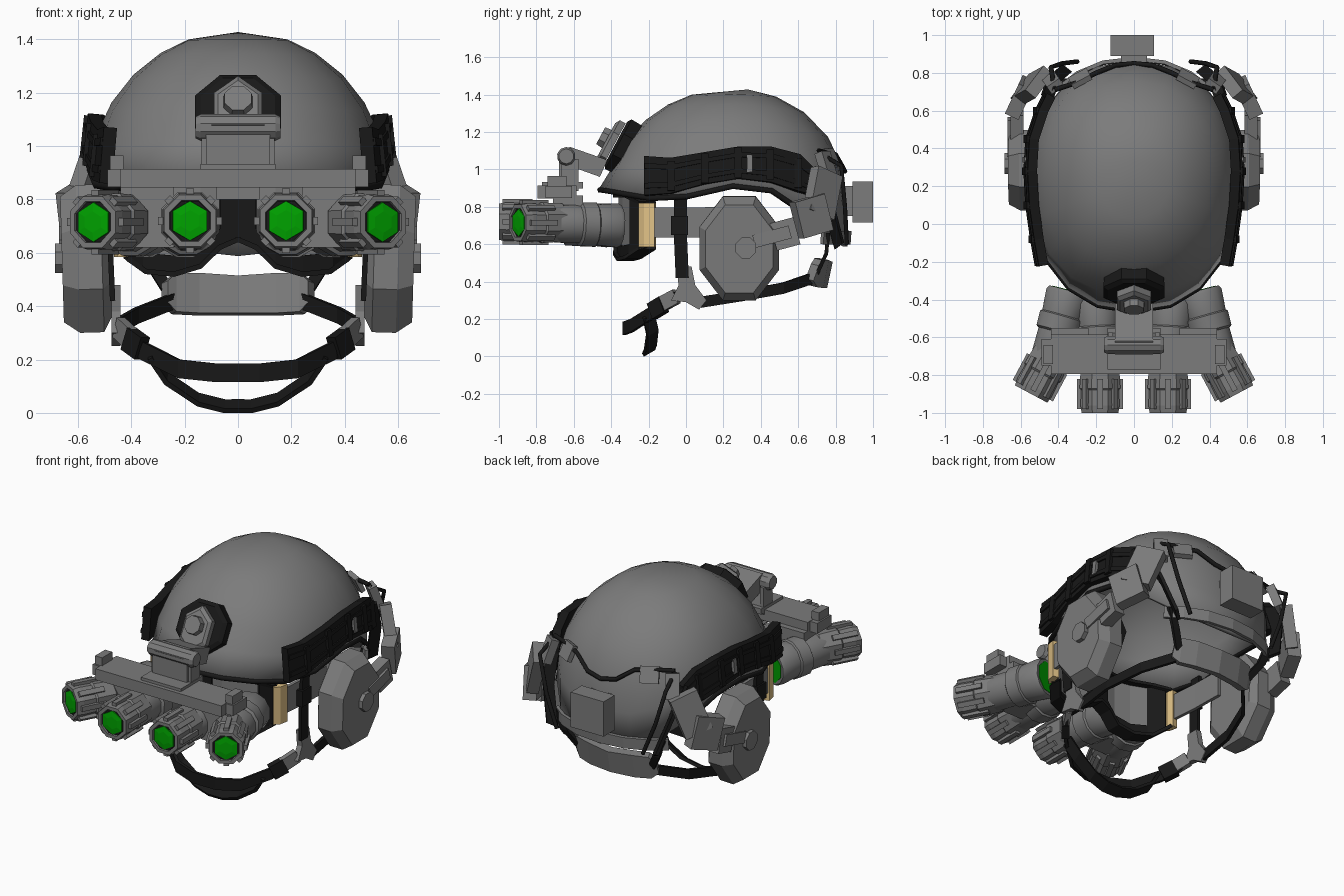
import bpy, bmesh, math
from mathutils import Vector, Matrix, Euler

cube = bpy.data.objects.get("Cube")
if cube:
    bpy.data.objects.remove(cube)


def material(name, rgb):
    m = bpy.data.materials.new(name)
    m.use_nodes = True
    m.diffuse_color = (*rgb, 1)
    m.node_tree.nodes["Principled BSDF"].inputs["Base Color"].default_value = (*rgb, 1)
    return m


GREY = material("grey", (0.2, 0.2, 0.2))
BLACK = material("black", (0.009, 0.009, 0.009))
GREEN = material("lens green", (0.0, 0.37, 0.0))
TAN = material("tan", (0.75, 0.54, 0.24))


def finish(name, data, mat, mirror=False, thick=0, smooth=False):
    """Link a mesh or curve, with optional mirror, thickness and smoothing."""
    ob = bpy.data.objects.new(name, data)
    bpy.context.collection.objects.link(ob)
    data.materials.append(mat)
    if mirror:
        ob.modifiers.new("mirror", 'MIRROR')
    if thick:
        s = ob.modifiers.new("thickness", 'SOLIDIFY')
        s.thickness, s.offset = thick, 0
    if smooth:
        bpy.ops.object.select_all(action='DESELECT')
        ob.select_set(True)
        bpy.context.view_layer.objects.active = ob
        bpy.ops.object.shade_smooth_by_angle(angle=math.radians(45))
    return ob


def mesh_from(name, bm, mat, **kw):
    bmesh.ops.recalc_face_normals(bm, faces=bm.faces)
    me = bpy.data.meshes.new(name)
    bm.to_mesh(me)
    bm.free()
    return finish(name, me, mat, **kw)


def box(name, c, size, mat, rot=(0, 0, 0), **kw):
    bm = bmesh.new()
    r = Euler([math.radians(a) for a in rot]).to_matrix().to_4x4()
    bmesh.ops.create_cube(bm, size=1, matrix=Matrix.Translation(c) @ r @ Matrix.Diagonal((*size, 1)))
    return mesh_from(name, bm, mat, **kw)


def basis(axis):
    d = Vector(axis).normalized()
    u = d.cross(Vector((0, 0, 1))).normalized()
    return d, u, u.cross(d)


def lathe(name, p, axis, prof, mat, sides=10, scale=(1, 1), **kw):
    """Rings of (distance, radius) along an axis, capped at both ends."""
    d, u, v = basis(axis)
    bm = bmesh.new()
    rings = []
    for t, r in prof:
        ring = []
        for i in range(sides):
            a = math.tau * (i + 0.5) / sides
            ring.append(bm.verts.new(Vector(p) + d * t + u * r * scale[0] * math.cos(a)
                                     + v * r * scale[1] * math.sin(a)))
        rings.append(ring)
    for a, b in zip(rings, rings[1:]):
        for i in range(sides):
            j = (i + 1) % sides
            bm.faces.new((a[i], a[j], b[j], b[i]))
    bm.faces.new(rings[0])
    bm.faces.new(rings[-1])
    return mesh_from(name, bm, mat, **kw)


def prism(name, outline, x0, x1, mat, **kw):
    """Extrude a (y, z) outline along x."""
    bm = bmesh.new()
    f = bm.faces.new([bm.verts.new((x0, y, z)) for y, z in outline])
    new = bmesh.ops.extrude_face_region(bm, geom=[f])["geom"]
    bmesh.ops.translate(bm, vec=(x1 - x0, 0, 0), verts=[g for g in new if isinstance(g, bmesh.types.BMVert)])
    return mesh_from(name, bm, mat, **kw)


def strip(name, pairs, mat, thick=0.02, **kw):
    bm = bmesh.new()
    rows = [[bm.verts.new(p) for p in pair] for pair in pairs]
    for a, b in zip(rows, rows[1:]):
        bm.faces.new((a[0], b[0], b[1], a[1]))
    return mesh_from(name, bm, mat, thick=thick, **kw)


def strap(name, pts, w, mat=BLACK, **kw):
    h = Vector(w) / 2
    return strip(name, [(Vector(p) - h, Vector(p) + h) for p in pts], mat, **kw)


def cord(name, pts, r, mat=BLACK, **kw):
    cu = bpy.data.curves.new(name, 'CURVE')
    cu.dimensions, cu.bevel_depth, cu.bevel_resolution = '3D', r, 1
    sp = cu.splines.new('POLY')
    sp.points.add(len(pts) - 1)
    for q, p in zip(sp.points, pts):
        q.co = (*p, 1)
    return finish(name, cu, mat, **kw)


# Helmet shell: boxy ellipsoid with a rim that arches over the ears
RIM = [(-0.45, 0.89), (-0.1, 0.83), (0.25, 0.91), (0.5, 0.88), (0.68, 0.72), (0.86, 0.58)]


def rim_z(y):
    y = min(max(y, RIM[0][0]), RIM[-1][0])
    for (a, za), (b, zb) in zip(RIM, RIM[1:]):
        if y <= b:
            return za + (zb - za) * (y - a) / (b - a)


def shell_point(th, z, off=0.0):
    k = 2 / 2.2
    r = math.sqrt(max(0, 1 - (max(z - 0.85, 0) / 0.57) ** 2))
    c, s = math.cos(th), math.sin(th)
    x = math.copysign(abs(c) ** k, c) * (0.55 * r + off)
    y = math.copysign(abs(s) ** k, s) * ((0.65 if s < 0 else 0.6) * r + off)
    if s < 0:
        y += 0.06 * s * max(0, 1 - max(z - 0.88, 0) / 0.15)
    return Vector((x, y + 0.25, z))


SEG, ROWS = 20, 6
bm = bmesh.new()
rows = []
rim = []
for j in range(ROWS):
    row = []
    for i in range(SEG):
        th = math.tau * i / SEG
        z0 = rim_z(shell_point(th, 0.85).y)
        z = z0 + (1.405 - z0) * math.sin(j / ROWS * math.pi / 2)
        row.append(bm.verts.new(shell_point(th, z)))
        if j == 0:
            rim.append(shell_point(th, z0, 0.005))
    rows.append(row)
top = bm.verts.new((0, 0.33, 1.415))
for a, b in zip(rows, rows[1:]):
    for i in range(SEG):
        bm.faces.new((a[i], a[(i + 1) % SEG], b[(i + 1) % SEG], b[i]))
for i in range(SEG):
    bm.faces.new((rows[-1][i], rows[-1][(i + 1) % SEG], top))
mesh_from("helmet_shell", bm, GREY, thick=0.025, smooth=True)
cord("rim_trim", rim[8:] + rim[:3], 0.016)

# Side rails with rungs
rail = []
for y, lo, hi, x in [(-0.22, 0.86, 1.07, 0.49), (-0.08, 0.87, 1.06, 0.515), (0.1, 0.92, 1.09, 0.54),
                     (0.28, 0.95, 1.12, 0.55), (0.45, 0.93, 1.12, 0.54), (0.6, 0.88, 1.08, 0.49), (0.68, 0.86, 1.0, 0.45)]:
    rail.append((Vector((x + 0.005, y, lo)), Vector((x - 0.012, y, hi))))
strip("side_rail", rail, BLACK, thick=0.05, mirror=True)
out = Vector((0.024, 0, 0))
for k, t in enumerate((0.25, 0.75)):
    strip(f"rail_ridge_{k}", [(a.lerp(b, t - 0.07) + out, a.lerp(b, t + 0.07) + out) for a, b in rail],
          BLACK, mirror=True)
for k, (a, b) in enumerate(rail[1:-1]):
    box(f"rail_rung_{k}", (a + b) / 2 + out, (0.03, 0.04, 0.16), BLACK, rot=(0, -6, 0), mirror=True)
box("rail_latch", (0.575, 0.34, 1.03), (0.02, 0.03, 0.09), GREY, rot=(0, -6, 0), mirror=True)

# Shroud and folding mount
N = (0, -0.88, 0.47)
lathe("shroud_base", (0, -0.335, 1.12), N, [(-0.06, 0.17), (0.03, 0.175), (0.045, 0.15)], BLACK, 8, (1, 0.93))
lathe("shroud_plate", (0, -0.39, 1.12), N, [(0, 0.11), (0.035, 0.11), (0.05, 0.09)], GREY, 6, (0.95, 1.3))
lathe("shroud_button", (0, -0.39, 1.145), N, [(0.03, 0.06), (0.075, 0.055)], GREY, 8)
prism("mount_arm", [(-0.69, 1.08), (-0.62, 1.12), (-0.42, 1.05), (-0.46, 0.96), (-0.6, 1.01)], -0.1, 0.1, GREY)
lathe("mount_hinge", (-0.16, -0.64, 1.07), (1, 0, 0), [(0, 0.04), (0.02, 0.05), (0.3, 0.05), (0.32, 0.04)], GREY, 10)
prism("mount_leg", [(-0.68, 1.06), (-0.61, 1.06), (-0.57, 0.9), (-0.68, 0.9)], -0.12, 0.12, GREY)
box("mount_side_leg", (0.125, -0.62, 0.97), (0.025, 0.09, 0.17), GREY, mirror=True)
box("mount_foot", (0, -0.66, 0.915), (0.28, 0.22, 0.035), GREY)

# Goggle bridge
box("bridge", (0, -0.69, 0.88), (0.88, 0.21, 0.07), GREY)
box("bridge_end", (0.455, -0.68, 0.88), (0.07, 0.14, 0.065), GREY, mirror=True)
box("bridge_post", (0.455, -0.69, 0.93), (0.05, 0.1, 0.07), GREY, mirror=True)
box("tube_link", (0.34, -0.63, 0.74), (0.2, 0.16, 0.24), GREY, mirror=True)
box("centre_link", (0, -0.64, 0.83), (0.16, 0.12, 0.06), GREY)

# Four intensifier tubes: ribbed objective, body and eyepiece
for side, p, d, a, b in [("inner", (0.18, -1.0, 0.72), (0, -1, 0), (0.18, -0.77, 0.715), (0.2, -0.4, 0.7)),
                         ("outer", (0.545, -0.9, 0.715), (0.47, -0.88, 0), (0.44, -0.69, 0.71), (0.345, -0.355, 0.7))]:
    lathe(side + "_objective", p, d, [(-0.27, 0.09), (-0.25, 0.11), (-0.13, 0.117), (-0.12, 0.108), (-0.04, 0.112), (0, 0.105),
                                      (0, 0.083), (-0.03, 0.08)], GREY, 8, mirror=True)
    lathe(side + "_lens_ring", p, d, [(-0.03, 0.08), (-0.01, 0.08)], BLACK, 8, mirror=True)
    lathe(side + "_lens", p, d, [(-0.02, 0.076), (-0.004, 0.074), (0, 0.04)], GREEN, 6, mirror=True)
    D, u, v = basis(d)
    bm = bmesh.new()
    for k in range(8):
        ang = math.tau * k / 8
        r = u * math.cos(ang) + v * math.sin(ang)
        frame = Matrix((r, D.cross(r), D)).transposed().to_4x4()
        bmesh.ops.create_cube(bm, size=1, matrix=Matrix.Translation(Vector(p) - D * 0.1 + r * 0.108) @ frame
                              @ Matrix.Diagonal((0.025, 0.03, 0.16, 1)))
    mesh_from(side + "_ribs", bm, GREY, mirror=True)
    ax = Vector(b) - Vector(a)
    L = ax.length
    lathe(side + "_body", a, ax, [(-0.06, 0.09), (0, 0.105), (0.12, 0.105), (0.13, 0.12), (L * 0.6, 0.122),
                                  (L * 0.62, 0.112), (L - 0.02, 0.122), (L, 0.112)], GREY, 12, mirror=True, smooth=True)
    lathe(side + "_eyepiece_lens", b, ax, [(-0.02, 0.1), (0.003, 0.098)], GREEN, 8, mirror=True)

# Protective eyewear: black frame with nose notch, grey lens, tan gasket and strap
face = [(0, -0.33, 0.65, 0.86), (0.07, -0.34, 0.62, 0.86), (0.14, -0.35, 0.55, 0.86), (0.24, -0.33, 0.52, 0.86),
        (0.345, -0.29, 0.53, 0.86), (0.415, -0.21, 0.58, 0.82)]
for name, part in (("eyewear_nose", face[:2]), ("eyewear_side", face[-2:])):
    strip(name, [((x, y, lo), (x, y, hi)) for x, y, lo, hi in part], BLACK, thick=0.04, mirror=True)
strip("eyewear_lower_rim", [((x, y, lo), (x, y, lo + 0.07)) for x, y, lo, hi in face], BLACK, thick=0.04, mirror=True)
strip("eyewear_lens", [((x, y, lo), (x, y, hi)) for x, y, lo, hi in face[1:5]], GREY, mirror=True)
for name, k in (("eyewear_lower_edge", 2), ("eyewear_upper_edge", 3)):
    strip(name, [((f[0], f[1] - 0.04, f[k]), (f[0], f[1] + 0.05, f[k])) for f in face], BLACK, mirror=True)
strip("eyewear_gasket", [((x, y, 0.585), (x, y, 0.82)) for x, y in ((0.41, -0.24), (0.435, -0.215), (0.445, -0.165))],
      TAN, thick=0.04, mirror=True)
strap("eyewear_strap", [(0.445, -0.18, 0.715), (0.46, 0, 0.715), (0.47, 0.2, 0.72)], (0, 0, 0.16), GREY, mirror=True)

# Chin harness
strap("front_strap", [(0.49, -0.03, 0.86), (0.48, -0.03, 0.65), (0.47, -0.02, 0.42)], (0, 0.07, 0), mirror=True)
box("strap_slider", (0.485, -0.035, 0.7), (0.04, 0.09, 0.1), BLACK, mirror=True)
prism("strap_junction", [(-0.05, 0.48), (0.03, 0.48), (0.05, 0.38), (0.11, 0.3), (0.07, 0.25), (0, 0.29), (-0.08, 0.3),
                         (-0.04, 0.38)], 0.44, 0.475, GREY, mirror=True)
box("chin_buckle", (0.425, -0.09, 0.3), (0.035, 0.1, 0.08), GREY, rot=(25, 0, -30), mirror=True)
box("chin_adjuster", (0.385, -0.15, 0.26), (0.045, 0.09, 0.09), BLACK, rot=(25, 0, -40), mirror=True)
strap("chin_strap", [(0.45, -0.06, 0.31), (0.36, -0.18, 0.235), (0.22, -0.29, 0.165), (0.08, -0.33, 0.15), (0, -0.33, 0.15)],
      (0, 0, 0.07), mirror=True)
strap("under_chin_strap", [(0.33, -0.2, 0.22), (0.27, -0.18, 0.13), (0.15, -0.19, 0.05), (0.05, -0.2, 0.025), (0, -0.2, 0.025)],
      (0, 0.06, 0.035), mirror=True)
strap("rear_strap", [(0.455, 0.08, 0.29), (0.45, 0.3, 0.325), (0.38, 0.52, 0.365), (0.24, 0.68, 0.42)], (0, 0, 0.06), mirror=True)
strap("nape_riser", [(0.25, 0.7, 0.44), (0.32, 0.75, 0.55), (0.36, 0.76, 0.66)], (0.05, 0, 0), mirror=True)
strip("nape_pad", [((x, y, lo), (x, y + 0.03, hi)) for x, y, lo, hi in
                   ((0, 0.73, 0.37, 0.51), (0.15, 0.71, 0.37, 0.52), (0.24, 0.68, 0.375, 0.52), (0.275, 0.66, 0.41, 0.49))],
      GREY, thick=0.05, mirror=True)

# Ear cups with knob and swing arms
lathe("ear_cup", (0, 0.285, 0.595), (1, 0, -0.03), [(0.48, 0.8), (0.51, 1), (0.6, 1), (0.66, 0.85)], GREY, 8,
      (0.23, 0.3), mirror=True)
lathe("ear_knob", (0.64, 0.32, 0.58), (1, 0, 0), [(0, 0.06), (0.045, 0.06)], GREY, 8, mirror=True)
box("ear_arm_joint", (0.64, 0.46, 0.64), (0.06, 0.2, 0.07), GREY, rot=(15, 0, 0), mirror=True)
box("ear_arm_block", (0.62, 0.53, 0.655), (0.07, 0.13, 0.15), GREY, rot=(15, 0, 0), mirror=True)
box("ear_arm_pivot", (0.6, 0.67, 0.75), (0.08, 0.18, 0.2), GREY, rot=(15, 0, 25), mirror=True)
box("ear_arm_mount", (0.54, 0.73, 0.87), (0.07, 0.17, 0.25), GREY, rot=(-20, -8, 40), mirror=True)
box("ear_arm_clip", (0.43, 0.75, 1.02), (0.08, 0.05, 0.15), GREY, rot=(20, 0, -35), mirror=True)

# Rear straps, cords, tags and battery box
cord("rear_bungee", [(0.42, 0.71, 1.09), (0.44, 0.83, 1.02), (0.38, 0.85, 0.8), (0.3, 0.86, 0.6)], 0.013, mirror=True)
strap("rear_rail_strap", [(0.46, 0.67, 1.0), (0.43, 0.76, 0.82), (0.36, 0.82, 0.59)], (0.05, 0.04, 0.03), mirror=True)
cord("rear_cable", [(0.42, 0.71, 1.1), (0.3, 0.75, 1.09), (0.2, 0.8, 1.08), (0.1, 0.84, 1.01), (0, 0.85, 0.99)],
     0.013, mirror=True)
box("rear_tag", (0.285, 0.77, 1.06), (0.11, 0.03, 0.1), GREY, rot=(25, 0, -28), mirror=True)
box("battery_bracket", (0, 0.87, 0.83), (0.14, 0.06, 0.16), GREY)
box("battery_box", (-0.01, 0.945, 0.825), (0.23, 0.11, 0.22), GREY)
strip("nape_band", [(p + Vector((0, 0.01, 0)), p + Vector((0, 0.015, 0.07))) for p in
                    [shell_point(math.radians(a), 0.6, 0.01) for a in (90, 75, 60, 48)]], GREY, thick=0.02, mirror=True)
